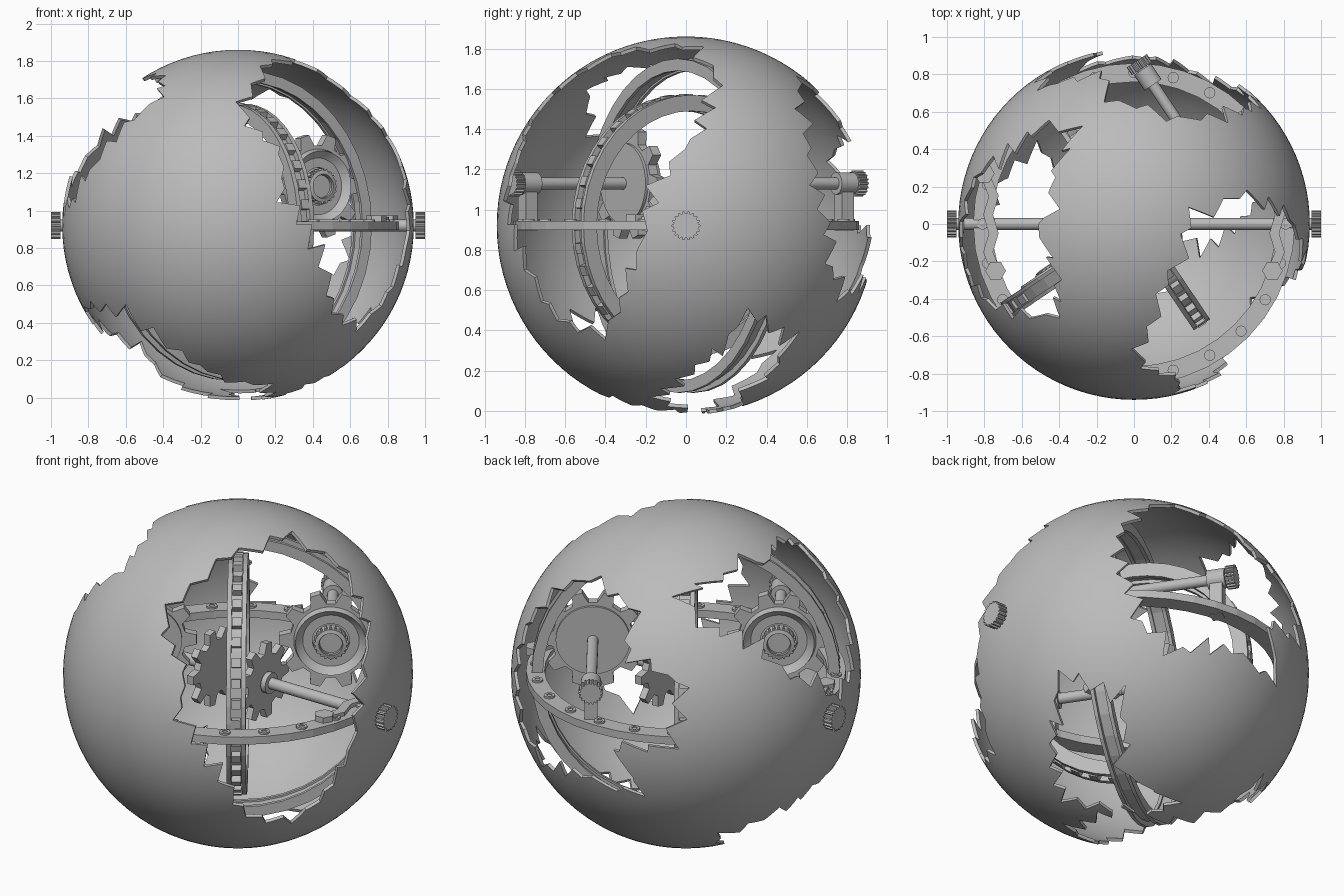
import bpy, bmesh, math, random
from mathutils import Vector, Matrix

if "Cube" in bpy.data.objects:
    bpy.data.objects.remove(bpy.data.objects["Cube"])
random.seed(4)
C = Vector((0, 0, 0.92))
R = 0.94
FACE = Vector((0.56, -0.83, 0)).normalized()   # direction the gears face
SIDE = Vector((0.83, 0.56, 0)).normalized()
UP = Vector((0, 0, 1))

metal = bpy.data.materials.new("grey_metal")
metal.use_nodes = True
metal.diffuse_color = (0.5, 0.5, 0.5, 1)
metal.node_tree.nodes["Principled BSDF"].inputs["Base Color"].default_value = (0.5, 0.5, 0.5, 1)


def finish(name, bm, smooth=True):
    bmesh.ops.recalc_face_normals(bm, faces=bm.faces)
    me = bpy.data.meshes.new(name)
    bm.to_mesh(me)
    bm.free()
    ob = bpy.data.objects.new(name, me)
    bpy.context.collection.objects.link(ob)
    me.materials.append(metal)
    if smooth:
        shade(ob)
    return ob


def shade(ob):
    bpy.ops.object.select_all(action='DESELECT')
    ob.select_set(True)
    bpy.context.view_layer.objects.active = ob
    bpy.ops.object.shade_smooth_by_angle(angle=math.radians(30))


def frame(centre, axis):
    return Matrix.Translation(centre) @ Vector(axis).to_track_quat('Z', 'Y').to_matrix().to_4x4()


def lathe(name, profile, centre, axis, n=32, closed=False, smooth=True):
    """Spin a (radius, height) profile around an axis."""
    bm = bmesh.new()
    rings = [[bm.verts.new((r * math.cos(a), r * math.sin(a), h))
              for a in (math.tau * i / n for i in range(n))] for r, h in profile]
    pairs = list(zip(rings, rings[1:])) + ([(rings[-1], rings[0])] if closed else [])
    for a, b in pairs:
        for i in range(n):
            j = (i + 1) % n
            bm.faces.new((a[i], a[j], b[j], b[i]))
    if not closed:
        bm.faces.new(rings[0])
        bm.faces.new(rings[-1])
    bm.transform(frame(centre, axis))
    return finish(name, bm, smooth)


def rod(name, a, b, r, n=20):
    a, b = Vector(a), Vector(b)
    return lathe(name, [(r, 0), (r, (b - a).length)], a, b - a, n)


def hoop(name, inner, outer, width, axis, offset=0, n=40):
    w = width / 2
    return lathe(name, [(inner, -w), (outer, -w), (outer, w), (inner, w)],
                 C + Vector(axis) * offset, axis, n, True, False)


def toothed(name, root, tip, teeth, thick, centre, axis, bore=0):
    """Flat wheel with tapered teeth, optionally with an open middle."""
    bm = bmesh.new()
    outer, inner = [], []
    for i in range(teeth):
        for k, r in ((-.32, root), (-.16, tip), (.16, tip), (.32, root)):
            a = math.tau * (i + k) / teeth
            outer.append(bm.verts.new((r * math.cos(a), r * math.sin(a), -thick / 2)))
            if bore:
                inner.append(bm.verts.new((bore * math.cos(a), bore * math.sin(a), -thick / 2)))
    if bore:
        n = len(outer)
        faces = [bm.faces.new((outer[i], outer[(i + 1) % n], inner[(i + 1) % n], inner[i])) for i in range(n)]
    else:
        faces = [bm.faces.new(outer)]
    ext = bmesh.ops.extrude_face_region(bm, geom=faces, use_keep_orig=True)
    bmesh.ops.translate(bm, vec=(0, 0, thick), verts=[v for v in ext['geom'] if isinstance(v, bmesh.types.BMVert)])
    bm.transform(frame(centre, axis))
    return finish(name, bm, False)


def box(name, centre, size, xdir=Vector((1, 0, 0)), zdir=UP):
    bm = bmesh.new()
    bmesh.ops.create_cube(bm, size=1)
    x, z = Vector(xdir).normalized(), Vector(zdir).normalized()
    rot = Matrix((x, z.cross(x), z)).transposed().to_4x4()
    bm.transform(Matrix.Translation(centre) @ rot @ Matrix.Diagonal((*size, 1)))
    return finish(name, bm, False)


def tilted(u, v, out, up):
    """Point on the ball, given across/up offsets around a slanted direction."""
    out, up = Vector(out), Vector(up)
    return up.cross(out) * u + up * v + out * math.sqrt(max(0, R * R - u * u - v * v))


# Outlines of the torn openings, as directions from the ball centre
front_hole = [(.13, -.38, .85), (.3, .08, .88), (.6, .18, .69), (.8, .09, .48), (.86, 0, .38),
              (.9, -.08, .25), (.92, -.2, -.02), (.88, -.25, -.22), (.77, -.33, -.42), (.63, -.4, -.57),
              (.5, -.64, -.47), (.38, -.85, -.12), (.22, -.91, .13), (.23, -.83, .38),
              (.05, -.77, .53), (0, -.67, .66)]
top_hole = [(-.4, -.5, .69), (-.38, -.3, .8), (-.5, 0, .78), (-.4, .08, .85), (-.42, .25, .8),
            (-.27, .53, .73), (-.45, .55, .6), (-.75, .35, .44), (-.86, .25, .29),
            (-.93, -.12, .05), (-.87, -.33, .13), (-.65, -.5, .45)]
rear_hole = [tilted(u, v, (-.507, .751, .425), (.238, -.353, .905)) for u, v in
             ((-.72, .45), (-.45, .52), (-.24, .32), (-.28, .13), (.03, -.08), (-.02, -.41),
              (-.34, -.43), (-.21, -.66), (-.55, -.56), (-.77, -.5), (-.89, -.27), (-.91, .13))]
low_rear_hole = [tilted(u, v, (.507, .751, -.425), (.238, .353, .905)) for u, v in
                 ((-.48, -.08), (-.13, -.16), (-.05, -.62), (.24, -.73), (.03, -.81), (-.4, -.75), (-.5, -.46))]
low_front_hole = [(-.83, -.33, -.42), (-.6, -.59, -.42), (-.45, -.62, -.54), (-.3, -.59, -.67),
                  (-.1, -.48, -.8), (.2, -.37, -.85), (.2, .07, -.91), (-.15, .16, -.91),
                  (-.3, .23, -.86), (-.45, .34, -.75), (-.53, .45, -.64), (-.65, .35, -.58),
                  (-.75, .2, -.52), (-.83, 0, -.44)]


def cutter(name, outline):
    """Jagged cone from the ball centre through an outline."""
    pts = [Vector(p).normalized() for p in outline]
    mid = sum(pts, Vector()).normalized()
    jag = []
    for a, b in zip(pts, pts[1:] + pts[:1]):
        n = max(2, 2 * round((b - a).length / .16))
        for i in range(n):
            p = a.lerp(b, (i + random.uniform(-.3, .3) * (i > 0)) / n)
            pull = random.uniform(.02, .11) if i % 2 else random.uniform(-.02, .01)
            jag.append((p + (mid - p).normalized() * pull).normalized())
    bm = bmesh.new()
    tip, cap = bm.verts.new(C), bm.verts.new(C + mid * 1.7)
    rim = [bm.verts.new(C + p * 1.7) for p in jag]
    for a, b in zip(rim, rim[1:] + rim[:1]):
        bm.faces.new((tip, a, b))
        bm.faces.new((cap, b, a))
    ob = finish(name, bm, False)
    ob.hide_render = True
    return ob


# Torn outer shell
bm = bmesh.new()
bmesh.ops.create_uvsphere(bm, u_segments=96, v_segments=48, radius=R)
bm.transform(Matrix.Translation(C))
shell = finish("outer_shell", bm, False)
mod = shell.modifiers.new("thickness", 'SOLIDIFY')
mod.thickness, mod.offset = 0.018, -1
cutters = [cutter("hole_cutter", h) for h in (front_hole, top_hole, rear_hole, low_rear_hole, low_front_hole)]
for c in cutters:
    mod = shell.modifiers.new("hole", 'BOOLEAN')
    mod.operation, mod.solver, mod.object = 'DIFFERENCE', 'EXACT', c
bpy.context.view_layer.update()
cut = bpy.data.meshes.new_from_object(shell.evaluated_get(bpy.context.evaluated_depsgraph_get()))
shell.modifiers.clear()
shell.data = cut
for c in cutters:
    bpy.data.objects.remove(c)
shade(shell)

# Equator hoop with rivets
hoop("equator_hoop", .76, .86, .045, UP)
for i in range(24):
    a = math.tau * i / 24
    p = C + Vector((math.cos(a), math.sin(a), 0)) * .81
    lathe("hoop_rivet", [(.03, .02), (.03, .033), (.015, .033), (.015, .028)], p, UP, 12)

# Upright hoops: a railed one and a wider one crossing it
for s in (-1, 1):
    hoop("rail_hoop", .57, .65, .025, SIDE, s * .04)
    hoop("cross_hoop", .77, .83, .02, FACE, s * .04)
hoop("rail_core", .59, .62, .06, SIDE)
hoop("cross_core", .78, .80, .07, FACE)
for i in range(36):
    a = math.tau * i / 36
    d = FACE * math.cos(a) + UP * math.sin(a)
    box("rail_block", C + d * .635, (.05, .05, .04), SIDE, d)

# Gears on shafts, with knob and bracket, repeated on the opposite side
for s in (1, -1):
    g = C + SIDE * .5 * s + UP * .21
    f = FACE * s
    toothed("gear_wheel", .22, .28, 10, .05, g, f, .1)
    lathe("gear_dish", [(.06, .01), (.11, .0), (.16, .03), (.19, .06), (.2, .025), (.2, -.04), (.06, -.04)], g, f, 40)
    lathe("gear_hub", [(.085, -.03), (.085, .07), (.065, .075), (.06, .05)], g, f, 32)
    toothed("hub_collar", .08, .095, 20, .03, g + f * .05, f, .06)
    end = g - f * .69
    rod("gear_shaft", g, end, .03)
    toothed("shaft_knob", .055, .065, 18, .05, end, f)
    box("shaft_bracket", end + f * .08 - UP * .1, (.07, .07, .27), f)
    rod("bracket_collar", end + f * .03, end + f * .13, .055)

# Side shafts with inner gears, outer knobs and bent straps
for s in (-1, 1):
    x = Vector((s, 0, 0))
    rod("side_shaft", C + x * .17, C + x * .95, .032)
    rod("shaft_stop", C + x * .19, C + x * .22, .06)
    toothed("inner_gear", .16, .22, 9, .04, C + x * .16, x)
    lathe("knob_neck", [(.05, 0), (.025, .03), (.05, .06)], C + x * .91, x)
    toothed("side_knob", .062, .072, 18, .05, C + x * .975, x)
    lathe("knob_cap", [(.05, 0), (.045, .01)], C + x * .99, x)
    path = [(.74, -.25), (.78, -.15), (.75, -.05), (.78, .05), (.75, .15), (.8, .27)]
    pts = [Vector((s * px, py, .95)) for px, py in path]
    for a, b in zip(pts, pts[1:]):
        box("bent_strap", (a + b) / 2, ((b - a).length + .02, .05, .03), b - a)
    for p in (pts[0], pts[-1]):
        lathe("strap_bolt", [(.055, -.02), (.055, .025)], p, UP, 6, smooth=False)
